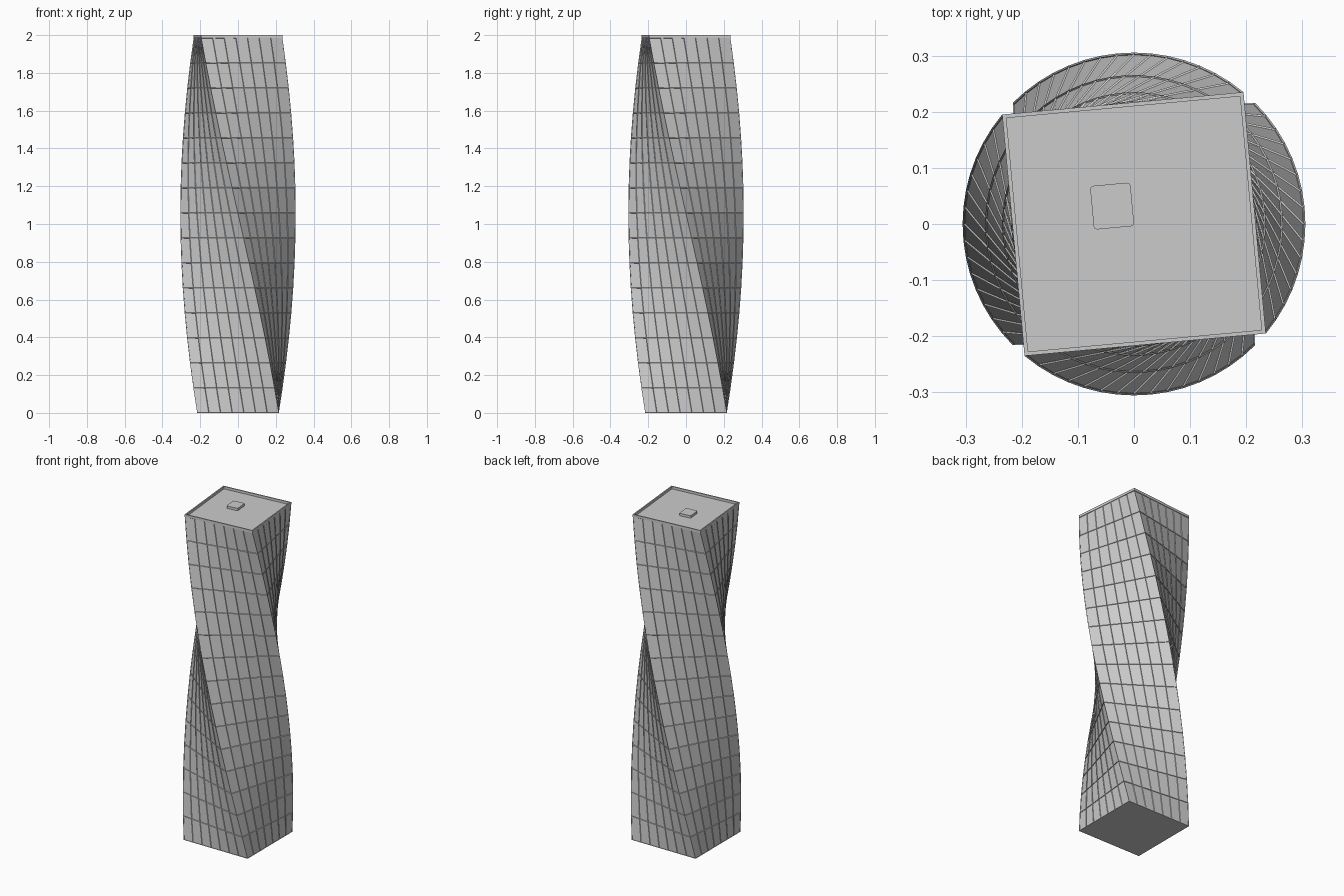
import bpy, bmesh, math
from mathutils import Matrix, Vector

if "Cube" in bpy.data.objects:
    bpy.data.objects.remove(bpy.data.objects["Cube"])

HALF, WALL_H, TOP = 0.216, 1.985, 2.0
COLS, ROWS = 7, 15
TWIST = math.radians(-84.7)


def finish(bm, name, smooth=False):
    bmesh.ops.recalc_face_normals(bm, faces=bm.faces)
    mesh = bpy.data.meshes.new(name)
    bm.to_mesh(mesh)
    bm.free()
    ob = bpy.data.objects.new(name, mesh)
    bpy.context.collection.objects.link(ob)
    if smooth:
        bpy.context.view_layer.objects.active = ob
        ob.select_set(True)
        bpy.ops.object.shade_smooth_by_angle(angle=math.radians(20))
        ob.select_set(False)
    return ob


def square(half, cols=1):
    # Points round a square, each side split into equal bays
    pts = []
    for side in range(4):
        rot = Matrix.Rotation(side * math.pi / 2, 3, 'Z')
        for i in range(cols):
            pts.append(rot @ Vector((-half + 2 * half * i / cols, -half, 0)))
    return pts


def ring(bm, half, z, angle, cols=1):
    rot = Matrix.Rotation(angle, 3, 'Z')
    return [bm.verts.new(rot @ p + Vector((0, 0, z))) for p in square(half, cols)]


def bridge(bm, a, b):
    n = len(a)
    return [bm.faces.new((a[i], a[(i + 1) % n], b[(i + 1) % n], b[i])) for i in range(n)]


# Twisted facade with slightly recessed panels between thin mullions
bm = bmesh.new()
rings = [ring(bm, HALF, WALL_H * r / ROWS, TWIST * r / ROWS, COLS) for r in range(ROWS + 1)]
panels = []
for low, high in zip(rings, rings[1:]):
    panels += bridge(bm, low, high)
bm.faces.new(rings[0][::-1])
bm.faces.new(rings[-1])
bmesh.ops.recalc_face_normals(bm, faces=bm.faces)
bmesh.ops.inset_individual(bm, faces=panels, thickness=0.002, depth=-0.003)
finish(bm, "twisted_tower", smooth=True)

# Parapet rim round the roof
bm = bmesh.new()
loops = [ring(bm, h, z, TWIST) for h, z in
         ((HALF, WALL_H), (HALF, TOP), (HALF - 0.007, TOP), (HALF - 0.007, WALL_H))]
for i in range(4):
    bridge(bm, loops[i], loops[(i + 1) % 4])
finish(bm, "roof_parapet")

# Small plant box on the roof, with softened upright corners
bm = bmesh.new()
bmesh.ops.create_cube(bm, size=1)
bmesh.ops.scale(bm, verts=bm.verts, vec=(0.072, 0.078, 0.015))
upright = [e for e in bm.edges if abs(e.verts[0].co.z - e.verts[1].co.z) > 0.01]
bmesh.ops.bevel(bm, geom=upright, offset=0.006, segments=3, profile=0.5, affect='EDGES')
box = finish(bm, "roof_plant_box")
box.location = (-0.039, 0.032, WALL_H + 0.0073)
box.rotation_euler.z = TWIST + math.pi / 2
